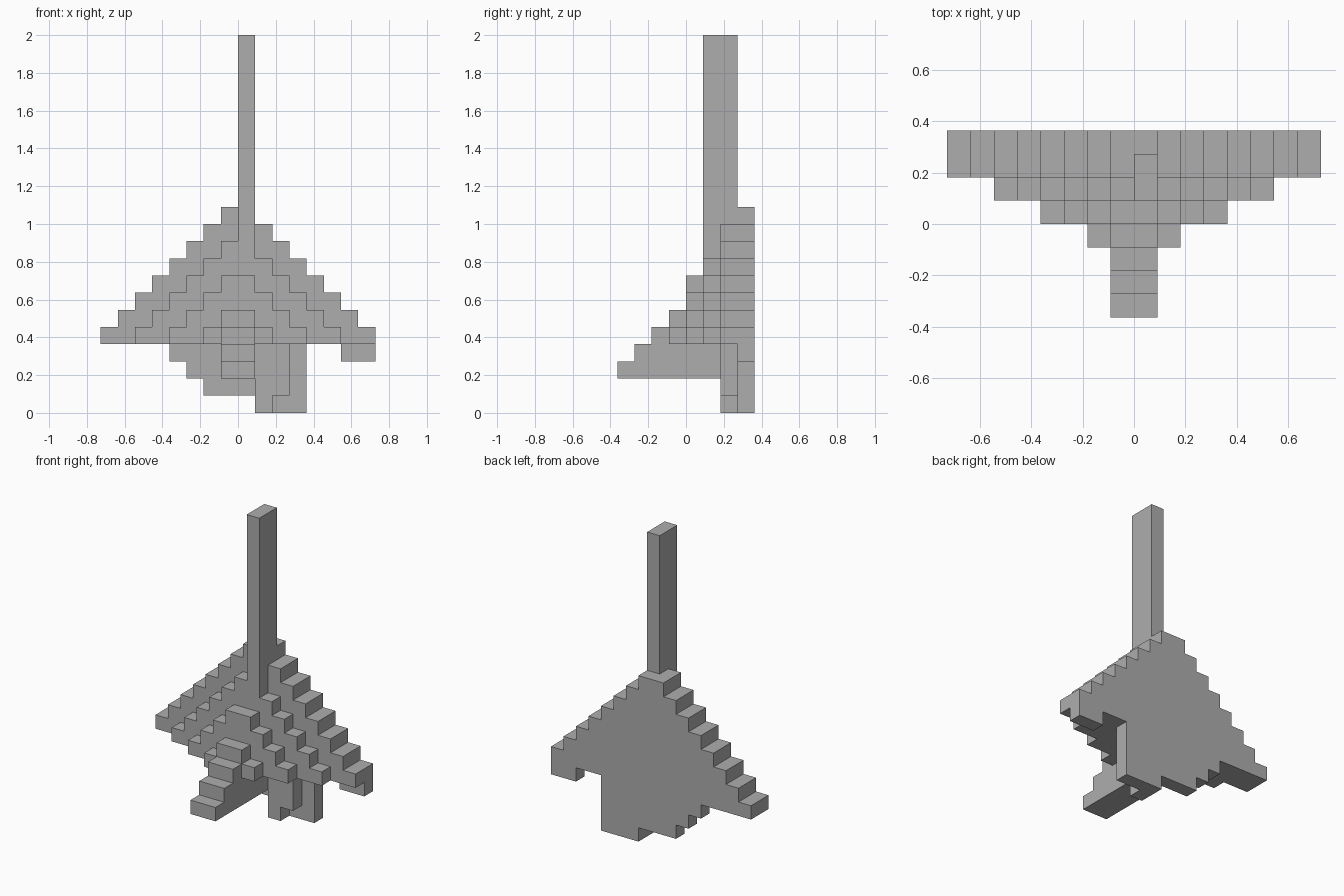
import bpy
import bmesh
from mathutils import Vector

U = 2 / 22  # one block

cube = bpy.data.objects.get("Cube")
if cube:
    bpy.data.objects.remove(cube, do_unlink=True)

grey = bpy.data.materials.new("plain grey")
grey.use_nodes = True
colour = (0.42, 0.42, 0.42, 1)
grey.diffuse_color = colour
grey.node_tree.nodes["Principled BSDF"].inputs["Base Color"].default_value = colour


def extrude(name, profile, start, end, axis="y"):
    """Extrude a flat outline, given in blocks, along the x or y axis."""
    def place(a, z):
        return Vector((a, start, z) if axis == "y" else (start, a, z)) * U
    bm = bmesh.new()
    face = bm.faces.new([bm.verts.new(place(a, z)) for a, z in profile])
    moved = bmesh.ops.extrude_face_region(bm, geom=[face])["geom"]
    step = Vector((0, 1, 0) if axis == "y" else (1, 0, 0)) * (end - start) * U
    verts = [v for v in moved if isinstance(v, bmesh.types.BMVert)]
    bmesh.ops.translate(bm, vec=step, verts=verts)
    bmesh.ops.recalc_face_normals(bm, faces=bm.faces)
    mesh = bpy.data.meshes.new(name)
    bm.to_mesh(mesh)
    bm.free()
    mesh.materials.append(grey)
    obj = bpy.data.objects.new(name, mesh)
    bpy.context.collection.objects.link(obj)
    return obj


def stairs(near, far, low, high):
    """Outline points of one-block steps climbing from near to far."""
    points = []
    direction = 1 if far > near else -1
    rise = 1 if high > low else -1
    for i in range(abs(high - low) + 1):
        z = low + rise * i
        points += [(near + direction * i, z), (near + direction * (i + 1), z)]
    return points


def terrace(half, peak):
    """Symmetrical stepped gable with its base four blocks up."""
    left = stairs(-half, 0, 5, peak)[:-1]
    right = [(-x, z) for x, z in reversed(left)]
    return [(-half, 4)] + left + right + [(half, 4)]


# Stepped body, each layer lower and narrower towards the front
extrude("back_layer", terrace(8, 12), 2, 4)
for name, half, peak, y in (("upper_layer", 6, 10, 1),
                            ("middle_layer", 4, 8, 0),
                            ("front_layer", 2, 6, -1)):
    extrude(name, terrace(half, peak), y, y + 1)

# Central foot stepping down to the front
foot = [(-4, 2)] + stairs(-4, -1, 3, 5) + [(-1, 4), (3, 4), (3, 2)]
extrude("front_foot", foot, -1, 1, "x")

# Lower back wall with its stepped right edge
wall = [(4, 4), (4, 0), (1, 0), (1, 1), (-2, 1), (-2, 2),
        (-3, 2), (-3, 3), (-4, 3), (-4, 4)]
extrude("lower_back_wall", wall, 3, 4)

# Notched leg standing against the wall
leg = [(1, 4), (1, 0), (2, 0), (2, 1), (3, 1), (3, 4)]
extrude("side_leg", leg, 2, 3)

# Small drop under the wing end
extrude("wing_tip", [(6, 3), (8, 3), (8, 4), (6, 4)], 3, 4)

# Tall post
extrude("tall_post", [(0, 10), (1, 10), (1, 22), (0, 22)], 1, 3)
